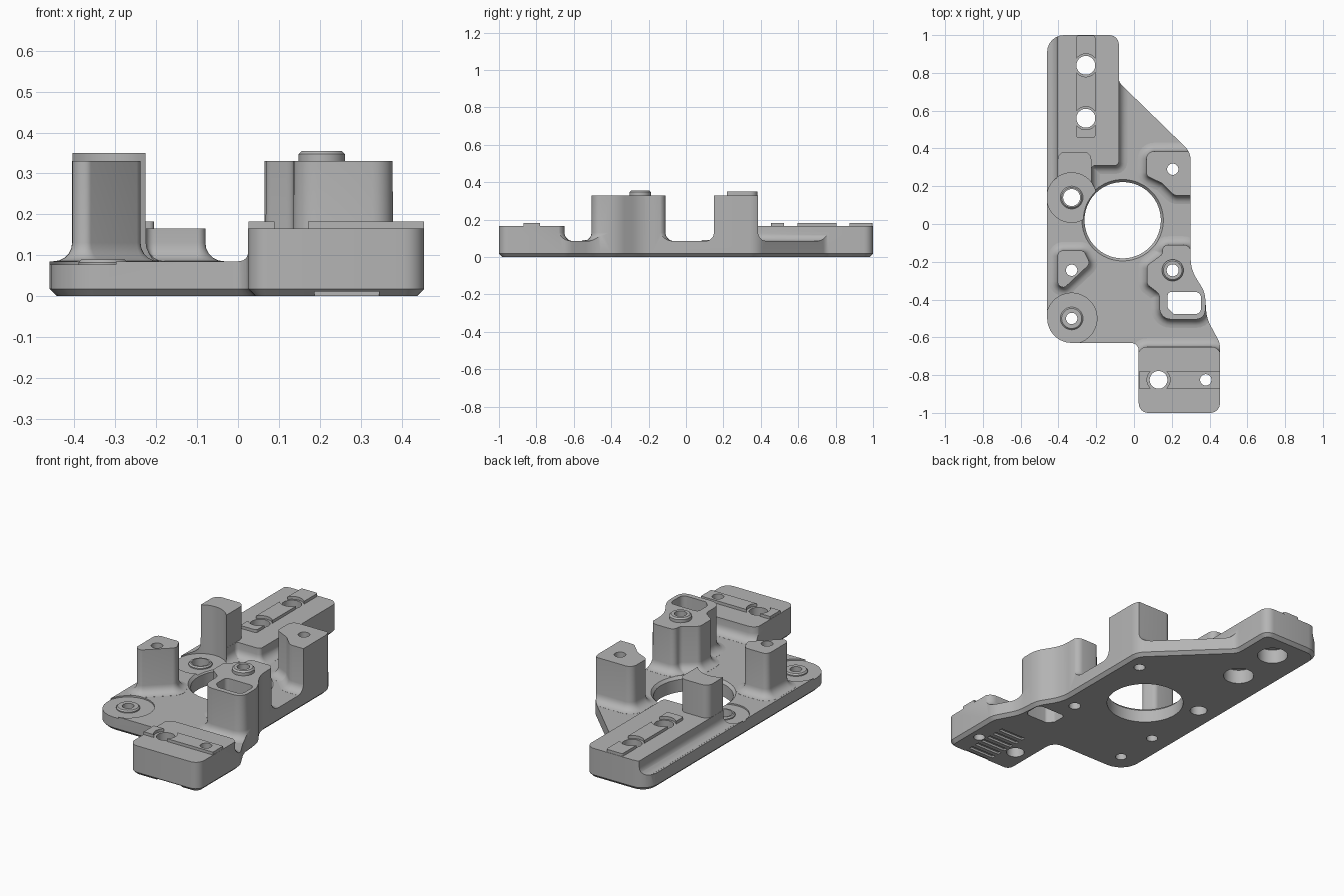
import bpy, bmesh, math
from mathutils import Vector

if "Cube" in bpy.data.objects:
    bpy.data.objects.remove(bpy.data.objects["Cube"])

metal = bpy.data.materials.new("grey_metal")
metal.diffuse_color = (0.46, 0.46, 0.46, 1)
metal.use_nodes = True
metal.node_tree.nodes["Principled BSDF"].inputs["Base Color"].default_value = metal.diffuse_color
TOP = 0.085


def rounded(corners, off=0.0, seg=6):
    """Counter-clockwise outline from (x, y, radius) corners, grown by off."""
    pts, n = [], len(corners)
    for i in range(n):
        p = Vector(corners[i][:2])
        a = (p - Vector(corners[i - 1][:2])).normalized()
        b = (Vector(corners[(i + 1) % n][:2]) - p).normalized()
        na, nb = Vector((a.y, -a.x)), Vector((b.y, -b.x))
        q = p + (na + nb) * off / (1 + na.dot(nb))
        turn = math.atan2(a.x * b.y - a.y * b.x, a.dot(b))
        sign = 1 if turn > 0 else -1
        r = max(corners[i][2] + sign * off, 0.001)
        start = q - a * r * math.tan(abs(turn) / 2)
        center = start - na * r * sign
        a0 = math.atan2(na.y * sign, na.x * sign)
        for k in range(seg + 1):
            t = a0 + turn * k / seg
            pts.append(center + Vector((math.cos(t), math.sin(t))) * r)
    return pts


def loft(name, rings):
    """Closed solid through rings of (outline, z)."""
    bm = bmesh.new()
    vs = [[bm.verts.new((p[0], p[1], z)) for p in pts] for pts, z in rings]
    n = len(vs[0])
    bm.faces.new(vs[0][::-1])
    bm.faces.new(vs[-1])
    for lo, hi in zip(vs, vs[1:]):
        for i in range(n):
            j = (i + 1) % n
            bm.faces.new((lo[i], lo[j], hi[j], hi[i]))
    bmesh.ops.recalc_face_normals(bm, faces=bm.faces)
    me = bpy.data.meshes.new(name)
    bm.to_mesh(me)
    bm.free()
    me.materials.append(metal)
    ob = bpy.data.objects.new(name, me)
    bpy.context.collection.objects.link(ob)
    return ob


def prism(name, corners, z0, z1):
    return loft(name, [(rounded(corners), z0), (rounded(corners), z1)])


def box(name, x0, x1, y0, y1, z0, z1):
    return loft(name, [([(x0, y0), (x1, y0), (x1, y1), (x0, y1)], z) for z in (z0, z1)])


def turned(name, x, y, profile, n=48):
    """Round solid from (radius, z) profile."""
    ang = [2 * math.pi * (i + 0.5) / n for i in range(n)]
    return loft(name, [([(x + r * math.cos(t), y + r * math.sin(t)) for t in ang], z)
                       for r, z in profile])


def flared(name, corners, top, fillet=0.045):
    """Upright block with a concave fillet running out onto the plate."""
    rings = [(rounded(corners, fillet), 0.03)]
    for k in range(6):
        t = math.pi / 2 * k / 5
        rings.append((rounded(corners, fillet * (1 - math.sin(t)) + 0.0003),
                      TOP + 0.0005 + fillet * (1 - math.cos(t))))
    rings.append((rounded(corners), top))
    return loft(name, rings)


body = box("mounting_plate", -0.7, 0.7, -1.2, 1.2, -0.1, TOP)


def combine(tool, op):
    bpy.context.view_layer.objects.active = body
    m = body.modifiers.new("join", 'BOOLEAN')
    m.object, m.operation, m.solver = tool, op, 'EXACT'
    bpy.ops.object.modifier_apply(modifier=m.name)
    bpy.data.objects.remove(tool)


def add(tool):
    combine(tool, 'UNION')


def cut(tool):
    combine(tool, 'DIFFERENCE')


# Raised rail, front block and the posts
add(flared("rail", [(-.405, 1.1, .01), (-.405, .2, .01), (-.225, .2, .01),
                    (-.225, .31, .02), (-.08, .31, .02), (-.08, 1.1, .01)], 0.166))
add(flared("front_block", [(.02, -1.1, .01), (.46, -1.1, .01),
                           (.46, -.65, .05), (.02, -.65, .05)], 0.166))
add(flared("back_right_post", [(.065, .385, .04), (.065, .255, .03), (.15, .215, .03),
                               (.215, .15, .04), (.33, .15, .01), (.33, .385, .01)], 0.33))
add(flared("front_left_post", [(-.405, -.14, .03), (-.405, -.335, .03), (-.365, -.335, .02),
                               (-.232, -.21, .03), (-.265, -.14, .03)], 0.33))
add(flared("front_right_post", [(.15, -.11, .03), (.15, -.16, .03), (.068, -.22, .03),
                                (.068, -.32, .03), (.135, -.37, .04), (.135, -.505, .06),
                                (.378, -.505, .05), (.378, -.36, .1), (.302, -.23, .1),
                                (.302, -.11, .04)], 0.33))
add(prism("back_left_post", [(-.404, .382, .04), (-.404, .19, .01),
                             (-.226, .19, .01), (-.226, .382, .04)], 0.1, 0.35))

# Trim everything to the plate outline, chamfered underneath
outline = [(-.46, 1, .09), (-.46, -.63, .13), (.025, -.63, .04), (.025, -1, .05),
           (.455, -1, .05), (.455, -.63, .1), (.385, -.5, .2), (.375, -.36, .15),
           (.30, -.24, .2), (.30, .38, .1), (-.08, .75, .05), (-.08, 1, .05)]
combine(loft("outline_trim", [(rounded(outline, -.018), 0), (rounded(outline), .018),
                              (rounded(outline), .6)]), 'INTERSECT')

# Key strips on the rail and the front block
for y0, y1 in ((.455, .56), (.56, .84), (.84, .998)):
    s = [(-.305, y0, .012), (-.205, y0, .012), (-.205, y1, .012), (-.305, y1, .012)]
    add(prism("rail_key", s, .14, .182))
add(box("block_key", .026, .454, -.87, -.78, .14, .182))
for x, y in ((-.255, .56), (-.255, .84), (.13, -.825)):
    cut(turned("key_gap", x, y, [(.061, .166), (.061, .3)]))

# Round seats with raised collars
for y, r in ((.14, .131), (-.5, .134)):
    cut(turned("seat", -.33, y, [(r, .077), (r, .6)]))
    add(turned("seat_collar", -.33, y, [(.06, .05), (.06, .083), (.053, .09)]))
add(turned("post_collar", .205, -.245, [(.057, .3), (.057, .347), (.049, .355)]))

# Large bore with a chamfered rim
cut(turned("bore", -.06, .02, [(.202, -.1), (.202, .07), (.216, .0855), (.216, .15)], 72))

# Screw holes
for x, y, r in ((-.255, .56, .05), (-.255, .84, .05), (.13, -.825, .047), (.38, -.825, .03),
                (-.33, .14, .045), (-.33, -.5, .03), (-.33, -.245, .03), (.205, .29, .03),
                (.205, -.245, .032)):
    cut(turned("screw_hole", x, y, [(r, -.1), (r, .6)], 32))
for y in (.56, .84):
    cut(turned("counterbore", -.255, y, [(.08, -.1), (.08, .08)]))

# Slot through the front right post
cut(prism("slot", [(.178, -.36, .02), (.178, -.445, .02), (.21, -.477, .02),
                   (.355, -.477, .03), (.355, -.36, .03)], -.1, .6))

# Grip grooves under the front block
for i in range(7):
    y = -.985 + i * .049
    cut(box("groove", .187, .345, y - .012, y + .012, -.1, .012))

bpy.ops.object.select_all(action='DESELECT')
body.select_set(True)
bpy.context.view_layer.objects.active = body
bpy.ops.object.shade_smooth_by_angle(angle=math.radians(32))
